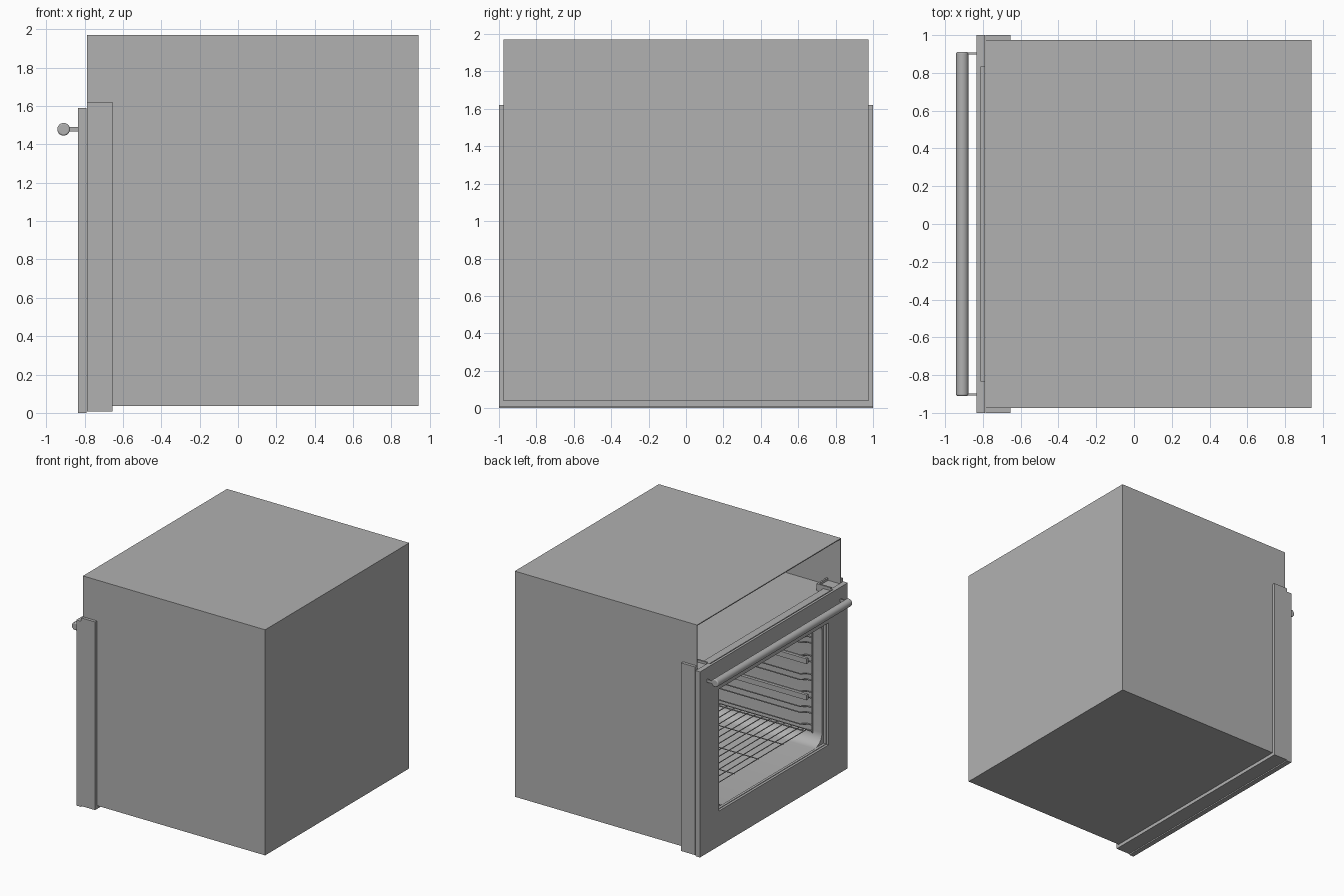
import bpy
from math import pi, sin, cos

if "Cube" in bpy.data.objects:
    bpy.data.objects.remove(bpy.data.objects["Cube"])


def box(name, x, y, z):
    bpy.ops.mesh.primitive_cube_add(size=1, location=((x[0]+x[1])/2, (y[0]+y[1])/2, (z[0]+z[1])/2))
    o = bpy.context.object
    o.name = name
    o.scale = (x[1]-x[0], y[1]-y[0], z[1]-z[0])
    bpy.ops.object.transform_apply(location=False, rotation=False, scale=True)
    return o


def to_mesh(name, cu, rot=(0, 0, 0), loc=(0, 0, 0)):
    o = bpy.data.objects.new(name, cu)
    bpy.context.collection.objects.link(o)
    o.rotation_euler = rot
    o.location = loc
    bpy.ops.object.select_all(action='DESELECT')
    o.select_set(True)
    bpy.context.view_layer.objects.active = o
    bpy.ops.object.convert(target='MESH')
    o = bpy.context.object
    o.name = name
    bpy.ops.object.shade_smooth_by_angle()
    return o


def rounded(w, z0, z1, r, n=8):
    if r == 0:
        return [(-w, z0), (w, z0), (w, z1), (-w, z1)]
    pts = []
    for k, (cx, cz) in enumerate([(w-r, z1-r), (r-w, z1-r), (r-w, z0+r), (w-r, z0+r)]):
        for i in range(n+1):
            a = pi/2*(k+i/n)
            pts.append((cx+r*cos(a), cz+r*sin(a)))
    return pts


def frame(name, x, *loops):
    """Filled outline in the y-z plane, later loops are holes, extruded from x[0] to x[1]."""
    cu = bpy.data.curves.new(name, 'CURVE')
    cu.dimensions = '2D'
    cu.fill_mode = 'BOTH'
    cu.extrude = (x[1]-x[0])/2
    for loop in loops:
        pts = rounded(*loop)
        s = cu.splines.new('POLY')
        s.points.add(len(pts)-1)
        for p, q in zip(s.points, pts):
            p.co = (q[0], q[1], 0, 1)
        s.use_cyclic_u = True
    return to_mesh(name, cu, (pi/2, 0, pi/2), ((x[0]+x[1])/2, 0, 0))


def wires(name, paths, r):
    cu = bpy.data.curves.new(name, 'CURVE')
    cu.dimensions = '3D'
    cu.bevel_depth = r
    cu.bevel_resolution = 1
    cu.use_fill_caps = True
    for path in paths:
        s = cu.splines.new('POLY')
        s.points.add(len(path)-1)
        for p, q in zip(s.points, path):
            p.co = (*q, 1)
    return to_mesh(name, cu)


# Outer cabinet, open at the front
T = 0.008
XB, YB, Z0, Z1 = (-0.787, 0.94), 0.975, 0.037, 1.97
box("cabinet_top", XB, (-YB, YB), (Z1-T, Z1))
box("cabinet_bottom", XB, (-YB, YB), (Z0, Z0+T))
box("cabinet_back", (0.94-T, 0.94), (-YB, YB), (Z0, Z1))
for s in (-1, 1):
    box("cabinet_side", XB, sorted((s*YB, s*(YB-T))), (Z0, Z1))
box("control_bay_floor", (-0.78, 0.93), (-0.97, 0.97), (1.525, 1.54))

# Front trim wrapped around the cabinet edge
XF = (-0.787, -0.655)
box("bottom_trim", XF, (-1, 1), (0.008, 0.037))
box("top_trim", (-0.787, -0.72), (-0.83, 0.83), (1.53, 1.575))
for s in (-1, 1):
    box("side_trim", XF, sorted((s*0.974, s*1.0)), (0.008, 1.62))
    box("hinge_pocket", XF, sorted((s*0.83, s*0.974)), (1.54, 1.58))
    box("pocket_rim", XF, sorted((s*0.83, s*0.845)), (1.54, 1.60))
    box("pocket_back_rim", (-0.67, -0.655), sorted((s*0.845, s*0.974)), (1.54, 1.60))

# Oven cavity with rounded corners
frame("cavity_front_plate", (-0.785, -0.74), (0.967, 0.045, 1.53, 0), (0.72, 0.30, 1.37, 0.1))
frame("cavity_wall", (-0.75, 0.62), (0.735, 0.285, 1.385, 0.115), (0.72, 0.30, 1.37, 0.1))
frame("cavity_back", (0.61, 0.63), (0.735, 0.285, 1.385, 0.115))
bpy.ops.mesh.primitive_cylinder_add(vertices=40, radius=0.3, depth=0.02,
                                    location=(0.6, 0, 0.85), rotation=(0, pi/2, 0))
bpy.context.object.name = "fan_cover"

# Door built from an outer panel and a slightly lower inner panel
frame("door_panel", (-0.833, -0.812), (1.0, 0.0, 1.59, 0), (0.74, 0.30, 1.345, 0))
frame("door_inner", (-0.812, -0.79), (0.99, 0.01, 1.565, 0), (0.735, 0.305, 1.34, 0))
for s in (-1, 1):
    box("door_end_block", (-0.812, -0.79), sorted((s*0.83, s*1.0)), (1.5, 1.59))
    box("door_side_edge", (-0.812, -0.79), sorted((s*0.985, s*1.0)), (0.0, 1.5))
box("door_bottom_edge", (-0.812, -0.79), (-1, 1), (0.0, 0.015))

# Handle bar with end posts
bpy.ops.mesh.primitive_cylinder_add(vertices=32, radius=0.033, depth=1.82,
                                    location=(-0.909, 0, 1.478), rotation=(pi/2, 0, 0))
o = bpy.context.object
o.name = "door_handle"
b = o.modifiers.new("Bevel", 'BEVEL')
b.width, b.segments = 0.008, 3
bpy.ops.object.shade_smooth_by_angle()
for s in (-1, 1):
    box("handle_post", (-0.9, -0.83), sorted((s*0.898, s*0.907)), (1.466, 1.49))

# Shelf supports and sliding rails on both cavity walls
for s in (-1, 1):
    y, yi = s*0.71, s*0.675
    paths = [[(x, y, 0.38), (x, y, 1.3)] for x in (-0.70, 0.56)]
    for z in (0.42, 0.57, 0.70, 0.85, 1.01, 1.17):
        for dz in (-0.025, 0.025):
            paths.append([(-0.70, y, z+dz), (-0.65, y, z+dz), (-0.61, yi, z+dz),
                          (0.48, yi, z+dz), (0.52, y, z+dz), (0.56, y, z+dz)])
    wires("shelf_support", paths, 0.005)
    for z in (0.70, 1.01):
        box("sliding_rail", (-0.69, 0.5), sorted((s*0.645, s*0.67)), (z-0.02, z+0.025))

# Wire shelf
zs = 0.43
grid = [[(-0.69, -0.65, zs), (-0.69, 0.65, zs), (0.54, 0.65, zs), (0.54, -0.65, zs), (-0.69, -0.65, zs)]]
grid += [[(x, -0.65, zs), (x, 0.65, zs)] for x in [-0.69+1.23*i/18 for i in range(1, 18)]]
grid += [[(-0.69, y, zs-0.008), (0.54, y, zs-0.008)] for y in (-0.33, 0, 0.33)]
wires("wire_shelf", grid, 0.004)

# Dark steel colour on every part
steel = bpy.data.materials.new("dark_steel")
steel.diffuse_color = (0.44, 0.44, 0.44, 1)
steel.use_nodes = True
steel.node_tree.nodes["Principled BSDF"].inputs["Base Color"].default_value = steel.diffuse_color
for o in bpy.data.objects:
    if o.type == 'MESH':
        o.data.materials.clear()
        o.data.materials.append(steel)
